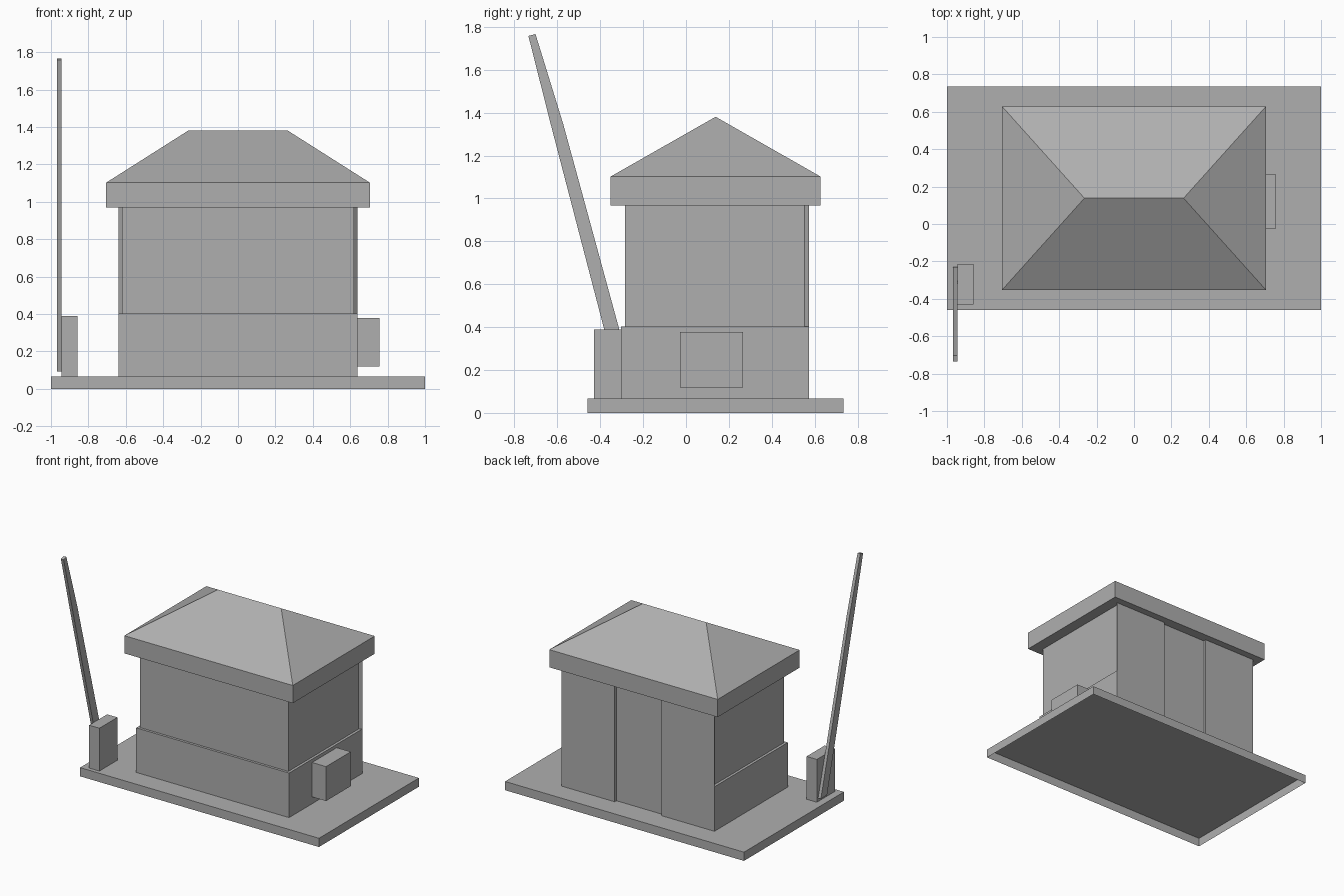
import bpy

if "Cube" in bpy.data.objects:
    bpy.data.objects.remove(bpy.data.objects["Cube"])

grey = bpy.data.materials.new("mid_grey")
grey.diffuse_color = (0.43, 0.43, 0.43, 1)
grey.use_nodes = True
grey.node_tree.nodes["Principled BSDF"].inputs["Base Color"].default_value = grey.diffuse_color


def mesh_object(name, verts, faces):
    mesh = bpy.data.meshes.new(name)
    mesh.from_pydata(verts, [], faces)
    mesh.materials.append(grey)
    mesh.update()
    obj = bpy.data.objects.new(name, mesh)
    bpy.context.collection.objects.link(obj)
    return obj


def prism(name, profile, lo, hi, place, ends=(True, True)):
    """Extrude a counter-clockwise profile; place(u, v, w) maps it to x, y, z."""
    n = len(profile)
    verts = [place(u, v, w) for w in (lo, hi) for u, v in profile]
    faces = [(i, (i + 1) % n, n + (i + 1) % n, n + i) for i in range(n)]
    if ends[0]:
        faces.append(tuple(range(n))[::-1])
    if ends[1]:
        faces.append(tuple(range(n, 2 * n)))
    return mesh_object(name, verts, faces)


def upright(name, outline, z, ends=(True, True)):
    return prism(name, outline, *z, lambda u, v, w: (u, v, w), ends)


def box(name, x, y, z, ends=(True, True)):
    outline = [(x[0], y[0]), (x[1], y[0]), (x[1], y[1]), (x[0], y[1])]
    return upright(name, outline, z, ends)


# Ground slab, open underneath
box("base_slab", (-1, 1), (-0.46, 0.735), (0, 0.066), (False, True))


# Walls with a shallow door recess at the back
def wall_outline(half, front, flare):
    right = [(half, front), (half, flare), (0.64, 0.574),
             (0.195, 0.574), (0.195, 0.553)]
    return right + [(-x, y) for x, y in reversed(right)]


upright("lower_wall", wall_outline(0.64, -0.303, 0.553), (0.066, 0.403), (False, True))
upright("upper_wall", wall_outline(0.62, -0.284, 0.553), (0.403, 0.968), (False, False))

# Hipped roof with a deep eave band
X, Y0, Y1 = 0.705, -0.352, 0.628
corners = [(-X, Y0), (X, Y0), (X, Y1), (-X, Y1)]
roof = [(x, y, z) for z in (0.968, 1.102) for x, y in corners]
roof += [(-0.265, 0.138, 1.381), (0.265, 0.138, 1.381)]
mesh_object("hipped_roof", roof,
            [(3, 2, 1, 0)] + [(i, (i + 1) % 4, 4 + (i + 1) % 4, 4 + i) for i in range(4)]
            + [(4, 5, 9, 8), (5, 6, 9), (6, 7, 8, 9), (7, 4, 8)])

# Wall-mounted unit on the right side
box("wall_unit", (0.64, 0.757), (-0.028, 0.267), (0.118, 0.378))

# Barrier post and raised tapering boom
box("barrier_post", (-0.945, -0.859), (-0.43, -0.215), (0.066, 0.39))
prism("barrier_boom",
      [(-0.304, 0.092), (-0.23, 0.092), (-0.572, 1.345),
       (-0.702, 1.767), (-0.735, 1.758), (-0.628, 1.335)], -0.968, -0.945,
      lambda u, v, w: (w, u, v))
